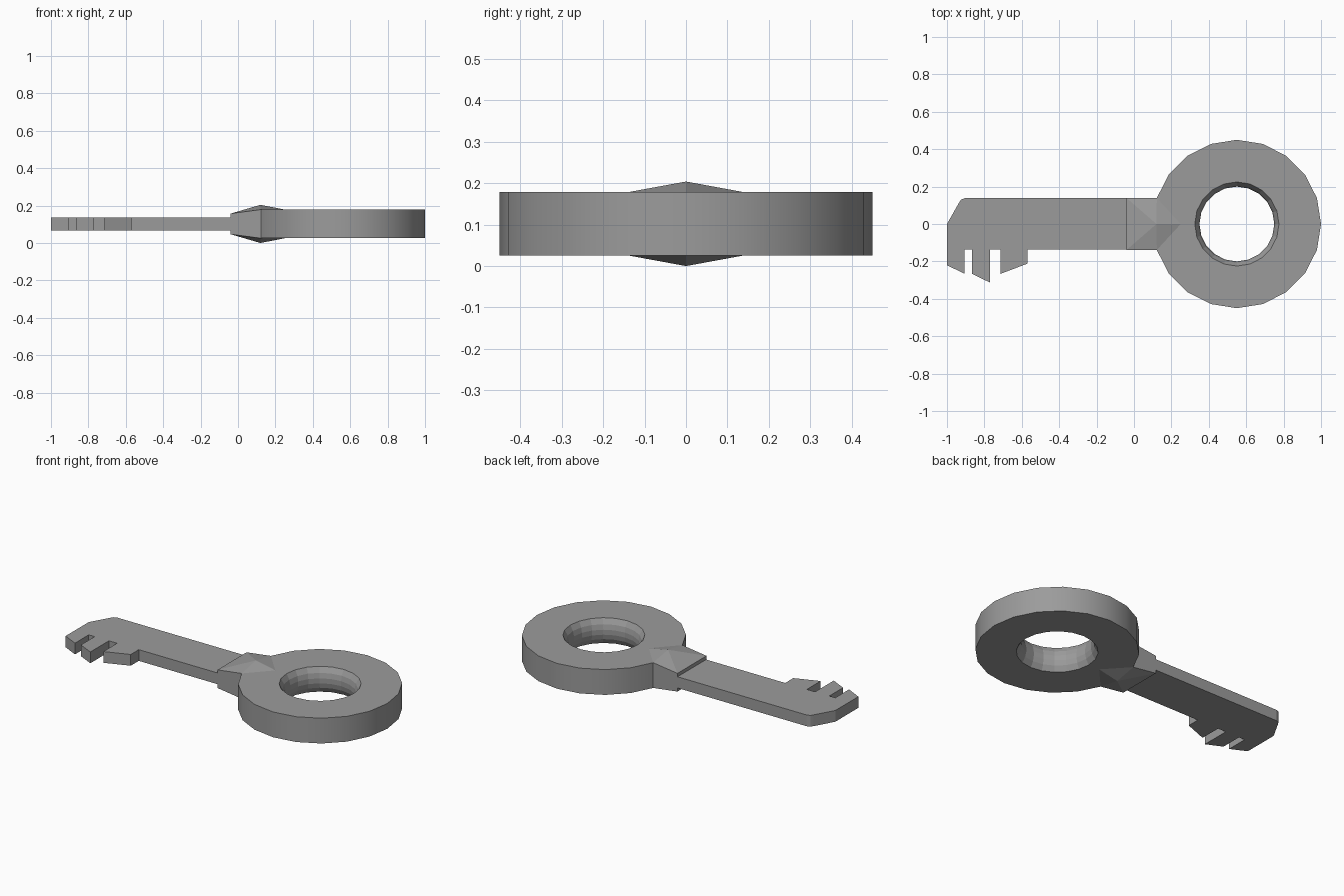
import bpy, bmesh, math

if "Cube" in bpy.data.objects:
    bpy.data.objects.remove(bpy.data.objects["Cube"])

ZC = 0.102          # mid-height of the key
SEG = 20            # sides of the bow

steel = bpy.data.materials.new("dark_steel")
steel.diffuse_color = (0.33, 0.33, 0.33, 1)
steel.use_nodes = True
steel.node_tree.nodes["Principled BSDF"].inputs["Base Color"].default_value = steel.diffuse_color


def finish(bm, name):
    bmesh.ops.recalc_face_normals(bm, faces=bm.faces[:])
    me = bpy.data.meshes.new(name)
    bm.to_mesh(me)
    bm.free()
    me.materials.append(steel)
    ob = bpy.data.objects.new(name, me)
    bpy.context.collection.objects.link(ob)
    return ob


# Bow: ring section (radius, height) swept round, with a rounded hole
half = [(0.45, 0.0765), (0.30, 0.0765), (0.225, 0.0765), (0.207, 0.045), (0.20, 0.015)]
section = half + [(r, -h) for r, h in reversed(half)]
n = len(section)
bm = bmesh.new()
ring = []
for i in range(SEG):
    a = 2 * math.pi * i / SEG
    ring.append([bm.verts.new((0.55 + r * math.cos(a), r * math.sin(a), ZC + h))
                 for r, h in section])

# Raise the ridge peaks where the bow meets the neck
mid = SEG // 2
ring[mid][0].co = (0.12, 0, ZC + 0.102)
ring[mid][-1].co = (0.12, 0, ZC - 0.102)

rim = []
for i in range(SEG):
    p, q = ring[i], ring[(i + 1) % SEG]
    for j in range(n):
        k = (j + 1) % n
        at_neck = i in (mid - 1, mid)
        if at_neck and j == n - 1:
            continue            # open side joins the neck
        if at_neck and j in (0, n - 2):
            continue            # ridge facets are made below
        f = bm.faces.new((p[j], q[j], q[k], p[k]))
        if j == n - 1:
            rim.append(f)

# Neck: tapers from the bow's open side to a flat collar
collar = {(s, t): bm.verts.new((-0.04, s * 0.139, ZC + t * 0.055))
          for s in (1, -1) for t in (1, -1)}
for t, j, m in ((1, 0, 1), (-1, n - 1, n - 2)):
    peak = ring[mid][j]
    bm.faces.new((peak, collar[1, t], collar[-1, t]))
    for s in (1, -1):
        corner = ring[mid - s][j]
        bm.faces.new((corner, peak, collar[s, t]))
        bm.faces.new((corner, peak, ring[mid][m]))
        bm.faces.new((corner, ring[mid][m], ring[mid - s][m]))
for s in (1, -1):
    bm.faces.new((ring[mid - s][0], ring[mid - s][n - 1], collar[s, -1], collar[s, 1]))
bm.faces.new((collar[1, 1], collar[-1, 1], collar[-1, -1], collar[1, -1]))

# Smooth the outer rim only, with sharp borders
for f in rim:
    f.smooth = True
    for e in f.edges:
        if not all(g in rim for g in e.link_faces):
            e.smooth = False
finish(bm, "bow_and_neck")

# Shank with the toothed bit: extruded outline
outline = [(-1, 0), (-0.935, 0.115), (-0.925, 0.13), (-0.905, 0.138),
           (-0.03, 0.138), (-0.03, -0.135), (-0.57, -0.135), (-0.57, -0.212),
           (-0.715, -0.267), (-0.715, -0.135), (-0.77, -0.135), (-0.77, -0.313),
           (-0.865, -0.267), (-0.865, -0.135), (-0.905, -0.135), (-0.905, -0.267),
           (-1, -0.22)]
bm = bmesh.new()
base = bm.faces.new([bm.verts.new((x, y, ZC - 0.034)) for x, y in outline])
ext = bmesh.ops.extrude_face_region(bm, geom=[base], use_keep_orig=True)
top = [g for g in ext["geom"] if isinstance(g, bmesh.types.BMVert)]
bmesh.ops.translate(bm, verts=top, vec=(0, 0, 0.068))
finish(bm, "shank_and_teeth")
